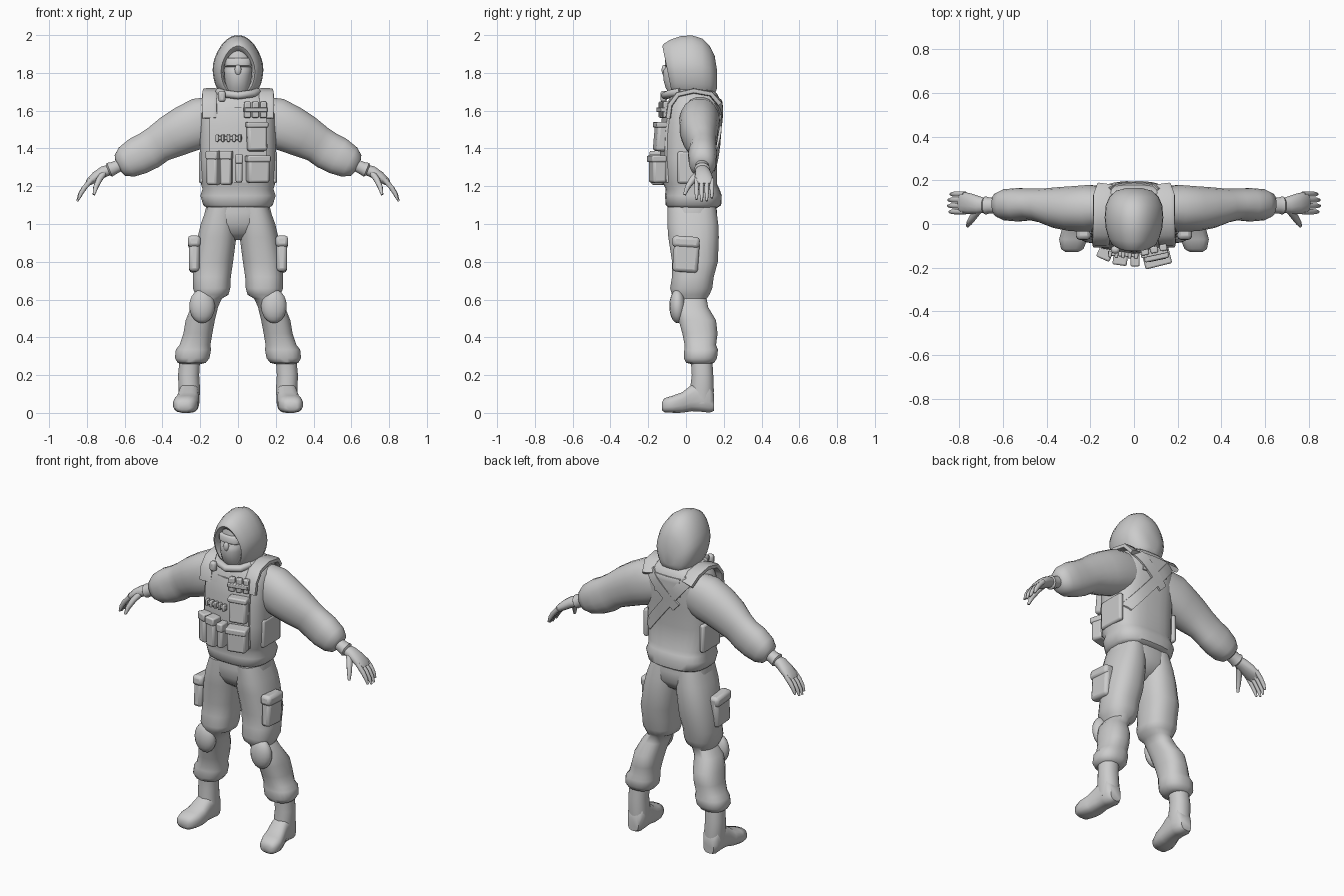
import bpy, bmesh, math
from mathutils import Vector, Matrix
from mathutils.bvhtree import BVHTree

grey = bpy.data.materials.new("plain_grey")
grey.diffuse_color = (0.6, 0.6, 0.6, 1)


def finish(name, bm, mirror=False, bevel=0, smooth=0, angle=50):
    """Turn a bmesh into a shaded object, with optional bevel, rounding and mirror."""
    bmesh.ops.recalc_face_normals(bm, faces=bm.faces[:])
    me = bpy.data.meshes.new(name)
    bm.to_mesh(me)
    bm.free()
    me.materials.append(grey)
    ob = bpy.data.objects.new(name, me)
    bpy.context.collection.objects.link(ob)
    bpy.ops.object.select_all(action='DESELECT')
    ob.select_set(True)
    bpy.context.view_layer.objects.active = ob
    bpy.ops.object.shade_smooth_by_angle(angle=math.radians(angle))
    if bevel:
        m = ob.modifiers.new("bevel", 'BEVEL')
        m.width, m.segments = bevel, 2
    if smooth:
        ob.modifiers.new("rounding", 'SUBSURF').levels = smooth
        ob.modifiers["rounding"].render_levels = smooth
    if mirror:
        ob.modifiers.new("mirror", 'MIRROR').use_mirror_merge = False
    return ob


def loft(name, rings, **kw):
    """Skin a list of equal point rings and cap both ends."""
    bm = bmesh.new()
    vs = [[bm.verts.new(p) for p in r] for r in rings]
    n = len(vs[0])
    for a, b in zip(vs, vs[1:]):
        for i in range(n):
            j = (i + 1) % n
            bm.faces.new((a[i], a[j], b[j], b[i]))
    bm.faces.new(vs[0])
    bm.faces.new(vs[-1])
    return finish(name, bm, **kw)


def oval(center, u, v, power=2.4, n=20):
    """Superellipse ring around a centre with half axes u and v."""
    pts = []
    for i in range(n):
        a = 2 * math.pi * (i + 0.5) / n
        c, s = math.cos(a), math.sin(a)
        k = 2 / power
        pts.append(Vector(center) + Vector(u) * math.copysign(abs(c) ** k, c)
                   + Vector(v) * math.copysign(abs(s) ** k, s))
    return pts


def level(z, x0, x1, y0, y1, power=2.4, n=20):
    """Horizontal ring from its extents."""
    return oval(((x0 + x1) / 2, (y0 + y1) / 2, z), ((x1 - x0) / 2, 0, 0), (0, (y1 - y0) / 2, 0), power, n)


def tube(name, path, side=(0, 1, 0), power=2.2, n=14, **kw):
    """Tube along (point, half depth, half width along side)."""
    pts = [Vector(p[0]) for p in path]
    rings = []
    for i, (p, d, w) in enumerate(path):
        t = (pts[min(i + 1, len(pts) - 1)] - pts[max(i - 1, 0)]).normalized()
        s = Vector(side)
        s = (s - t * s.dot(t)).normalized()
        rings.append(oval(p, t.cross(s) * d, s * w, power, n))
    return loft(name, rings, **kw)


def box(name, loc, size, turn=0, tilt=0, bevel=0.008, **kw):
    bm = bmesh.new()
    m = (Matrix.Translation(loc) @ Matrix.Rotation(math.radians(turn), 4, 'Z')
         @ Matrix.Rotation(math.radians(tilt), 4, 'X') @ Matrix.Diagonal((*size, 1)))
    bmesh.ops.create_cube(bm, size=1, matrix=m)
    return finish(name, bm, bevel=bevel, angle=40, **kw)


def ball(name, loc, radii, **kw):
    bm = bmesh.new()
    bmesh.ops.create_uvsphere(bm, u_segments=16, v_segments=10, radius=1,
                              matrix=Matrix.Translation(loc) @ Matrix.Diagonal((*radii, 1)))
    return finish(name, bm, **kw)


# Jacket body: z, half width, front, back
jacket_rows = [(1.085, .165, -.09, .165), (1.10, .185, -.108, .187), (1.15, .2, -.112, .19), (1.185, .188, -.108, .178),
               (1.21, .197, -.12, .165), (1.35, .203, -.128, .165), (1.48, .203, -.125, .175), (1.58, .2, -.115, .185),
               (1.65, .185, -.095, .185), (1.69, .15, -.075, .165), (1.72, .09, -.06, .13)]
jacket = loft("jacket_body", [level(z, -w, w, f, b, 2.8, 28) for z, w, f, b in jacket_rows])
jacket_tree = BVHTree.FromPolygons([v.co for v in jacket.data.vertices], [p.vertices for p in jacket.data.polygons])


def strap(name, a, b, width, back=True, thick=0.012, **kw):
    """Flat band from a to b (x, z) lying on the front or back of the jacket."""
    s = 1 if back else -1
    a, b = Vector(a), Vector(b)
    across = (b - a).orthogonal().normalized() * width / 2
    rings = []
    for i in range(9):
        ring = []
        for k, out in ((-1, -.01), (-1, thick), (0, thick), (1, thick), (1, -.01)):
            q = a.lerp(b, i / 8) + across * k
            hit = jacket_tree.ray_cast(Vector((q.x, s, q.y)), Vector((0, -s, 0)))[0]
            ring.append((q.x, (hit.y if hit else s * .08) + s * out, q.y))
        rings.append(ring)
    return loft(name, rings, angle=40, **kw)


# Trousers: pelvis and legs
loft("trouser_seat", [level(z, -w, w, f, b, 2.6) for z, w, f, b in
                      [(1.13, .16, -.095, .16), (1.06, .178, -.1, .165), (1.0, .17, -.095, .165),
                       (.95, .11, -.07, .13), (.915, .04, -.02, .08)]])
loft("trouser_leg", [level(*r, 2.4) for r in [
    (1.09, .01, .165, -.1, .16), (1.0, .005, .198, -.1, .172), (.93, .008, .215, -.095, .175), (.8, .025, .238, -.075, .17),
    (.72, .037, .24, -.075, .148), (.66, .04, .24, -.085, .14), (.625, .05, .225, -.075, .125),
    (.605, .085, .215, -.06, .11), (.56, .105, .25, -.055, .118), (.49, .122, .278, -.04, .16), (.42, .135, .29, -.02, .168),
    (.36, .145, .31, -.008, .16), (.335, .142, .33, -.01, .17), (.29, .15, .335, -.012, .165), (.265, .17, .32, .0, .15),
    (.258, .2, .3, .03, .13)]], mirror=True)
box("cargo_pocket", (.232, .0, .83), (.055, .135, .17), tilt=-4, bevel=.018, mirror=True)
box("cargo_pocket_flap", (.232, .0, .905), (.068, .145, .06), tilt=-4, bevel=.018, mirror=True)
ball("knee_pad", (.19, -.045, .565), (.068, .043, .09), mirror=True)

# Boots: shaft and foot
loft("boot_shaft", [level(*r, 2.2) for r in [
    (.28, .2, .31, .025, .14), (.2, .205, .318, .03, .145), (.12, .2, .315, .02, .148), (.05, .205, .31, .02, .145)]], mirror=True)
loft("boot_foot", [oval((cx, y, (z0 + z1) / 2), (w, 0, 0), (0, 0, (z1 - z0) / 2), 2.8, 16) for y, cx, w, z0, z1 in [
    (-.128, .285, .03, .015, .055), (-.115, .283, .052, .003, .078), (-.07, .278, .066, 0, .092), (-.02, .268, .062, 0, .11),
    (.03, .26, .055, .008, .15), (.08, .257, .055, .005, .17), (.125, .257, .052, 0, .16), (.148, .257, .036, .01, .1)]], mirror=True)

# Sleeves, puffed above the cuffs
tube("sleeve", [((.10, .075, 1.56), .12, .09), ((.2, .072, 1.535), .135, .108), ((.28, .07, 1.5), .127, .104),
                ((.35, .075, 1.465), .117, .095), ((.42, .085, 1.425), .102, .078), ((.47, .09, 1.39), .103, .073),
                ((.53, .088, 1.36), .102, .077), ((.59, .088, 1.328), .088, .072), ((.625, .087, 1.31), .062, .056),
                ((.635, .086, 1.305), .03, .03)], n=20, mirror=True)
# Gloves: cuff, palm, fingers, thumb
tube("glove_cuff", [((.61, .086, 1.318), .032, .036), ((.66, .085, 1.295), .035, .036), ((.68, .085, 1.287), .04, .042),
                    ((.69, .085, 1.283), .028, .03)], mirror=True)
tube("palm", [((.67, .085, 1.29), .027, .03), ((.71, .087, 1.277), .031, .04), ((.75, .093, 1.252), .028, .047),
              ((.785, .097, 1.225), .021, .05), ((.80, .097, 1.21), .012, .044)], mirror=True)
for i, (name, reach) in enumerate([("index", .92), ("middle", 1.0), ("ring", .98), ("little", .85)]):
    y, k = .056 + .027 * i, reach
    tube(name + "_finger", [((.775, y, 1.235), .014, .013), ((.775 + .04 * k, y, 1.235 - .045 * k), .014, .013),
                            ((.775 + .062 * k, y, 1.235 - .08 * k), .012, .011), ((.775 + .076 * k, y, 1.235 - .115 * k), .006, .006)],
         n=8, mirror=True)
tube("thumb", [((.71, .07, 1.27), .018, .02), ((.735, .035, 1.235), .017, .018), ((.753, .008, 1.195), .014, .014),
               ((.763, -.008, 1.155), .007, .008)], n=8, mirror=True)


def hood_ring(y, tilt, w, zb, zt, n=28):
    """Pear-shaped upright ring, lower part set back by tilt."""
    pts = []
    for i in range(n):
        a = 2 * math.pi * (i + .5) / n
        c, s = math.cos(a), math.sin(a)
        x = math.copysign(abs(c) ** (.6 if s < 0 else .95), c) * (1 - .18 * max(s, 0))
        pts.append((w * x, y + tilt * (.5 - .5 * s), zb + (zt - zb) * (.5 + .5 * s)))
    return pts


# Hood with a deep front opening
loft("hood", [hood_ring(*r) for r in [
    (-.03, .03, .07, 1.72, 1.90), (-.11, .045, .08, 1.705, 1.922), (-.125, .05, .09, 1.695, 1.942), (-.118, .05, .102, 1.685, 1.955),
    (-.08, .035, .118, 1.675, 1.978), (-.03, .02, .13, 1.67, 1.995), (.03, 0, .135, 1.665, 2.0), (.085, 0, .13, 1.665, 1.983),
    (.125, 0, .113, 1.67, 1.945), (.152, 0, .083, 1.685, 1.89), (.165, 0, .035, 1.72, 1.81)]])
# Masked head
loft("masked_face", [level(*r, 2.2) for r in [
    (1.69, -.06, .06, -.09, .05), (1.72, -.065, .065, -.108, .05), (1.76, -.07, .07, -.12, .05), (1.79, -.073, .073, -.122, .05),
    (1.815, -.074, .074, -.12, .05), (1.84, -.074, .074, -.098, .05), (1.89, -.073, .073, -.098, .05),
    (1.93, -.055, .055, -.085, .05)]])
loft("goggles", [level(*r, 2.6) for r in [
    (1.832, -.068, .068, -.105, 0), (1.838, -.073, .073, -.113, 0), (1.872, -.074, .074, -.113, 0), (1.88, -.07, .07, -.105, 0)]])
ball("nose_ridge", (0, -.115, 1.815), (.018, .014, .028))
tube("hood_collar", [((-.1, -.03, 1.70), .022, .02), ((-.075, -.085, 1.69), .024, .02), ((0, -.108, 1.68), .024, .02),
                     ((.075, -.085, 1.69), .024, .02), ((.1, -.03, 1.70), .022, .02)], side=(0, 0, 1))
box("hood_toggle", (-.085, -.118, 1.675), (.04, .035, .06), bevel=.014)

# Vest panels and shoulder straps
strap("chest_panel", (0, 1.22), (0, 1.62), .3, back=False)
tube("shoulder_strap", [((.15, -.095, 1.56), .014, .04), ((.152, -.085, 1.63), .014, .04), ((.15, -.045, 1.685), .014, .04),
                        ((.145, .04, 1.705), .014, .042), ((.145, .13, 1.69), .014, .042), ((.13, .175, 1.64), .014, .04)],
     side=(1, 0, 0), power=5, mirror=True)
strap("back_strap_long", (-.13, 1.66), (.165, 1.3), .06)
strap("back_strap_short", (.13, 1.66), (-.06, 1.48), .06)
strap("back_yoke", (0, 1.66), (0, 1.55), .17, thick=.008)
for s in (-1, 1):
    box("side_panel", (s * .192, .04, 1.3), (.03, .17, .17), bevel=.012)

# Lower front pouches
box("wide_pouch", (.105, -.15, 1.285), (.115, .075, .135), turn=14, bevel=.014)
box("wide_pouch_flap", (.105, -.155, 1.345), (.125, .08, .035), turn=14)
box("slim_pouch", (.005, -.16, 1.28), (.036, .06, .12), bevel=.01)
box("slim_pouch_flap", (.005, -.162, 1.345), (.042, .066, .05))
for x, y, t in ((-.062, -.15, -8), (-.13, -.125, -24)):
    box("magazine_pouch", (x, y, 1.285), (.06, .065, .155), turn=t, bevel=.012)
    box("magazine_pouch_flap", (x, y - .004, 1.365), (.066, .07, .045), turn=t)
# Chest pouch, small loops and cord bar
box("chest_pouch", (.1, -.135, 1.46), (.105, .055, .15), turn=12, tilt=-5, bevel=.014)
box("chest_pouch_flap", (.1, -.136, 1.525), (.115, .06, .03), turn=12)
for i in range(3):
    box("cartridge_holder", (.05 + .042 * i, -.128 + .01 * i, 1.605), (.034, .03, .085), turn=10, bevel=.006)
box("cartridge_band", (.092, -.128, 1.605), (.125, .034, .025), turn=12, bevel=.004)
box("cord_bar", (-.05, -.138, 1.455), (.14, .022, .022), turn=-4, bevel=.004)
for i in range(5):
    box("cord_loop", (-.11 + .03 * i, -.138 - .002 * i, 1.455), (.016, .03, .04), turn=-4, bevel=.005)
